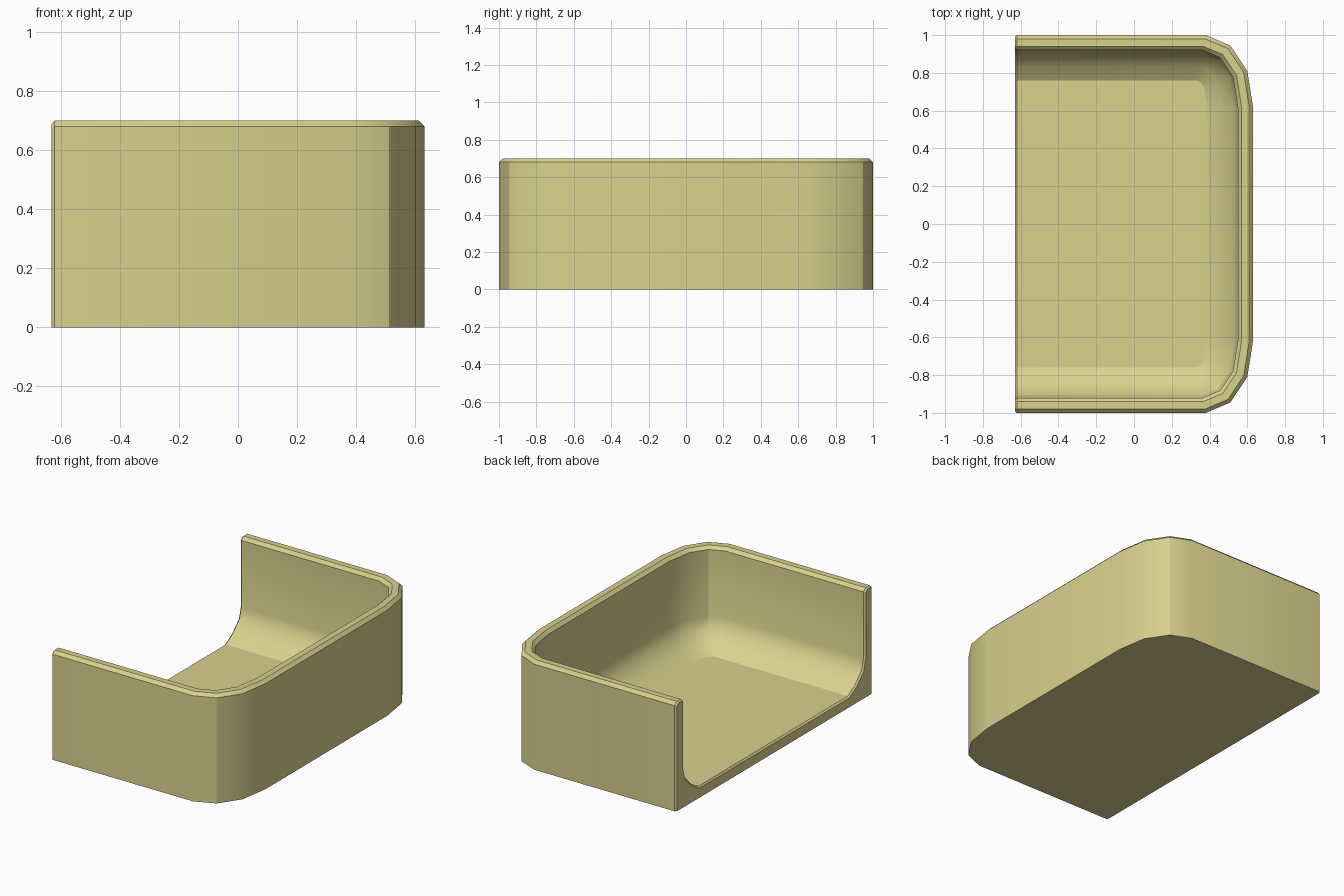
import bpy, bmesh, math
from mathutils import Vector

if "Cube" in bpy.data.objects:
    bpy.data.objects.remove(bpy.data.objects["Cube"])

# Plan outline: open at the left end, faceted round corners on the right
half = [(-0.63, -1.0), (0.38, -1.0), (0.51, -0.945), (0.60, -0.81), (0.63, -0.62)]
outline = [Vector(p) for p in half] + [Vector((x, -y)) for x, y in reversed(half)]

# Wall section as (inset from outline, height): outer wall, rim, inner wall, fillet to floor
section = [(0, 0), (0, 0.68), (0.02, 0.70), (0.06, 0.70), (0.08, 0.68),
           (0.08, 0.25), (0.10, 0.18), (0.165, 0.115), (0.24, 0.07)]


def inset_outline(dist):
    """Mitred inward offset of the open outline."""
    pts = []
    for i, p in enumerate(outline):
        dirs = []
        if i > 0:
            dirs.append((p - outline[i - 1]).normalized())
        if i < len(outline) - 1:
            dirs.append((outline[i + 1] - p).normalized())
        normals = [Vector((-d.y, d.x)) for d in dirs]
        mitre = sum(normals, Vector((0, 0))).normalized()
        pts.append(p + mitre * dist / mitre.dot(normals[0]))
    return pts


bm = bmesh.new()
rails = [[bm.verts.new((p.x, p.y, z)) for p in inset_outline(d)] for d, z in section]

# Walls
for a, b in zip(rails, rails[1:]):
    for i in range(len(outline) - 1):
        bm.faces.new((a[i], a[i + 1], b[i + 1], b[i]))

# Floor, underside and the U-shaped open end
bm.faces.new(rails[-1])
bm.faces.new(rails[0][::-1])
end = bm.faces.new([r[0] for r in rails] + [r[-1] for r in reversed(rails)])
bmesh.ops.recalc_face_normals(bm, faces=bm.faces[:])

# Small chamfer around the open end, leaving the base edge sharp
edges = [e for e in end.edges if max(v.co.z for v in e.verts) > 0.01]
bmesh.ops.bevel(bm, geom=edges, offset=0.01, segments=1, affect='EDGES', clamp_overlap=True)

mesh = bpy.data.meshes.new("open_tray")
bm.to_mesh(mesh)
bm.free()
tray = bpy.data.objects.new("open_tray", mesh)
bpy.context.collection.objects.link(tray)

# Smooth shading with sharp edges kept
bpy.context.view_layer.objects.active = tray
tray.select_set(True)
bpy.ops.object.shade_smooth_by_angle(angle=math.radians(30))

mat = bpy.data.materials.new("pale_yellow")
mat.diffuse_color = (0.70, 0.64, 0.27, 1)
mat.use_nodes = True
mat.node_tree.nodes["Principled BSDF"].inputs["Base Color"].default_value = mat.diffuse_color
mesh.materials.append(mat)
